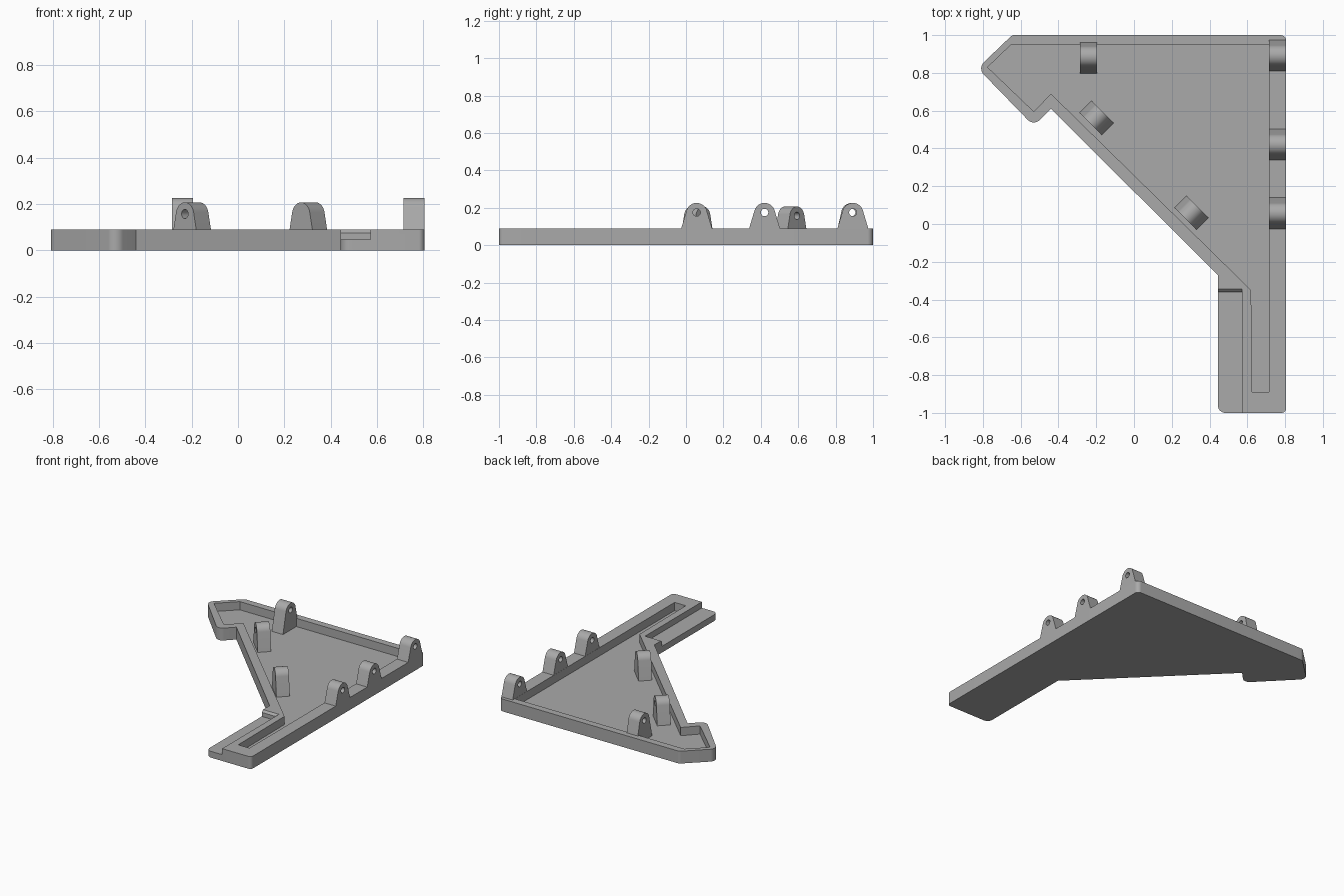
import bpy, bmesh, math
from mathutils import Matrix, Vector

cube = bpy.data.objects.get("Cube")
if cube:
    bpy.data.objects.remove(cube, do_unlink=True)

grey = bpy.data.materials.new("plain grey")
grey.use_nodes = True
colour = (0.4, 0.4, 0.4, 1)
grey.diffuse_color = colour
grey.node_tree.nodes["Principled BSDF"].inputs["Base Color"].default_value = colour


def rounded(corners, steps=8):
    """Replace each (x, y, radius) corner with a fillet arc."""
    out = []
    for i, (x, y, r) in enumerate(corners):
        p = Vector((x, y))
        if r == 0:
            out.append(p)
            continue
        a = (Vector(corners[i - 1][:2]) - p).normalized()
        b = (Vector(corners[(i + 1) % len(corners)][:2]) - p).normalized()
        half = a.angle(b) / 2
        centre = p + (a + b).normalized() * r / math.sin(half)
        start = p + a * r / math.tan(half) - centre
        end = p + b * r / math.tan(half) - centre
        for k in range(steps + 1):
            d = start.lerp(end, k / steps).normalized()
            out.append(centre + d * r)
    return out


def prism(name, points, low, high, matrix=Matrix()):
    """Extrude a flat outline along its local z."""
    bm = bmesh.new()
    base = bm.faces.new([bm.verts.new((p[0], p[1], low)) for p in points])
    new = bmesh.ops.extrude_face_region(bm, geom=[base])["geom"]
    top = [v for v in new if isinstance(v, bmesh.types.BMVert)]
    bmesh.ops.translate(bm, verts=top, vec=(0, 0, high - low))
    bm.transform(matrix)
    bmesh.ops.recalc_face_normals(bm, faces=bm.faces)
    mesh = bpy.data.meshes.new(name)
    bm.to_mesh(mesh)
    bm.free()
    mesh.materials.append(grey)
    obj = bpy.data.objects.new(name, mesh)
    bpy.context.collection.objects.link(obj)
    return obj


def select(obj):
    bpy.ops.object.select_all(action="DESELECT")
    obj.select_set(True)
    bpy.context.view_layer.objects.active = obj


def cut(obj, cutter):
    cutter.hide_render = True
    mod = obj.modifiers.new("cut", "BOOLEAN")
    mod.operation = "DIFFERENCE"
    mod.solver = "EXACT"
    mod.object = cutter
    select(obj)
    bpy.ops.object.modifier_apply(modifier=mod.name)
    bpy.data.objects.remove(cutter, do_unlink=True)


def smooth(obj):
    select(obj)
    bpy.ops.object.shade_smooth_by_angle(angle=math.radians(30))


FLOOR, RIM, RIGHT = 0.03, 0.09, 0.806

# Tray body with its pocket
outline = rounded([
    (RIGHT, 1, 0.03), (-0.645, 1, 0.03), (-0.828, 0.825, 0.045),
    (-0.53, 0.518, 0.045), (-0.44, 0.61, 0), (0.444, -0.27, 0),
    (0.444, -1, 0.04), (RIGHT, -1, 0.025)])
tray = prism("tray", outline, 0, RIM)
pocket = [(0.715, 0.95), (-0.65, 0.95), (-0.775, 0.83), (-0.53, 0.595),
          (-0.44, 0.69), (0.62, -0.35), (0.625, -0.89), (0.715, -0.89)]
cut(tray, prism("pocket_cutter", pocket, FLOOR, 0.2))

# Lowered ledge along the arm, ending in a small chamfer
upright = Matrix.Rotation(math.pi / 2, 4, "Z") @ Matrix.Rotation(math.pi / 2, 4, "X")
ledge = [(-1.1, 0.046), (-0.36, 0.046), (-0.36, 0.0755),
         (-0.345, RIM), (-0.345, 0.2), (-1.1, 0.2)]
cut(tray, prism("ledge_cutter", ledge, 0.4, 0.572, upright))
smooth(tray)


def lug(name, x, y, base, half, centre, r, turn):
    """Tapered upright lug with a round top and a cross hole."""
    place = (Matrix.Translation((x, y, 0)) @ Matrix.Rotation(turn, 4, "Z")
             @ Matrix.Rotation(math.pi / 2, 4, "X"))
    # arc starts where the sloping side touches the round top
    dx, dz = half, base - centre
    start = math.atan2(dz, dx) + math.acos(r / math.hypot(dx, dz))
    points = [(-half, base), (half, base)]
    for k in range(25):
        a = start + (math.pi - 2 * start) * k / 24
        points.append((r * math.cos(a), centre + r * math.sin(a)))
    obj = prism(name, points, -0.045, 0.045, place)
    ring = [(0.02 * math.cos(math.tau * k / 24),
             centre + 0.005 + 0.02 * math.sin(math.tau * k / 24)) for k in range(24)]
    cut(obj, prism("hole_cutter", ring, -0.1, 0.1, place))
    smooth(obj)


# Lugs on the straight side rim
for i, y in enumerate((0.057, 0.42, 0.892)):
    lug(f"rim_lug_{i + 1}", 0.761, y, RIM - 0.002, 0.083, 0.17, 0.056, math.pi / 2)

# Lug standing on the floor by the back wall
lug("back_lug", -0.24, 0.886, FLOOR - 0.002, 0.09, 0.17, 0.056, math.pi / 2)

# Lugs on the floor along the diagonal wall
for i, (x, y) in enumerate(((-0.198, 0.562), (0.304, 0.06))):
    lug(f"diagonal_lug_{i + 1}", x, y, FLOOR - 0.002, 0.083, 0.152, 0.055, -math.pi / 4)
